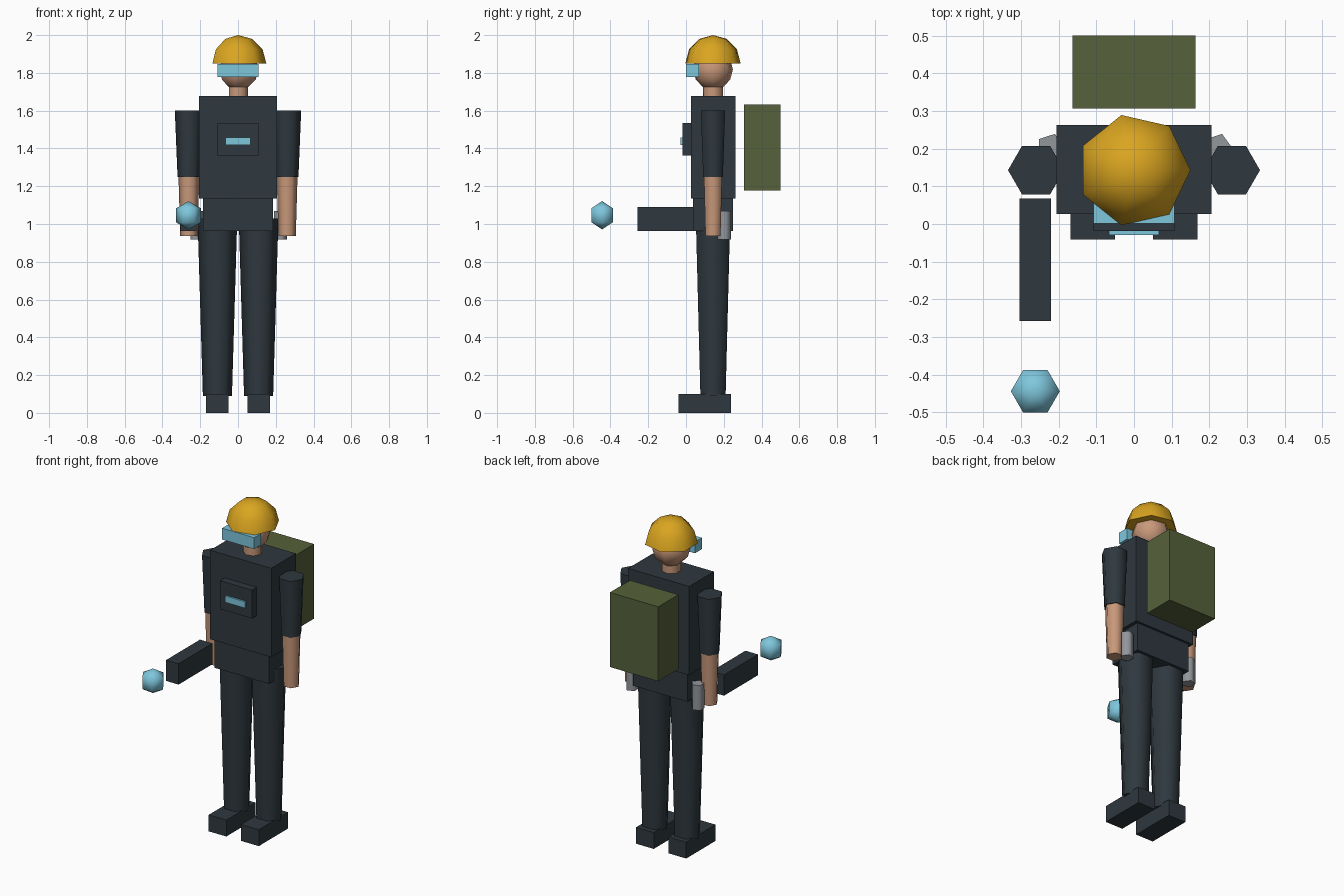
import bpy
import bmesh
import math
from mathutils import Matrix, Vector

if "Cube" in bpy.data.objects:
    bpy.data.objects.remove(bpy.data.objects["Cube"], do_unlink=True)

BODY_Y = 0.143  # depth of the figure's centre line


def material(name, rgb):
    mat = bpy.data.materials.new(name)
    mat.use_nodes = True
    colour = (*rgb, 1)
    mat.diffuse_color = colour
    bsdf = mat.node_tree.nodes["Principled BSDF"]
    bsdf.inputs["Base Color"].default_value = colour
    bsdf.inputs["Roughness"].default_value = 0.8
    return mat


DARK = material("dark slate", (0.028, 0.040, 0.049))
GOLD = material("helmet gold", (0.70, 0.376, 0.0144))
OLIVE = material("olive canvas", (0.092, 0.119, 0.042))
CYAN = material("pale cyan", (0.21, 0.57, 0.72))
SKIN = material("skin", (0.578, 0.314, 0.195))
GREY = material("metal grey", (0.29, 0.31, 0.33))


def add_object(name, bm, mat):
    bmesh.ops.recalc_face_normals(bm, faces=bm.faces[:])
    mesh = bpy.data.meshes.new(name)
    bm.to_mesh(mesh)
    bm.free()
    mesh.materials.append(mat)
    obj = bpy.data.objects.new(name, mesh)
    bpy.context.collection.objects.link(obj)
    return obj


def box(name, mat, x, y, z):
    """Box given by its (low, high) limits along each axis."""
    limits = (x, y, z)
    centre = Vector([(lo + hi) / 2 for lo, hi in limits])
    size = [hi - lo for lo, hi in limits]
    bm = bmesh.new()
    bmesh.ops.create_cube(bm, size=1, matrix=Matrix.Translation(centre) @ Matrix.Diagonal((*size, 1)))
    return add_object(name, bm, mat)


def lathe(name, mat, x, y, profile, sides):
    """Turned solid from (radius, z) pairs; a zero radius closes to a point."""
    bm = bmesh.new()
    rings = []
    for radius, z in profile:
        count = sides if radius > 1e-5 else 1
        rings.append([bm.verts.new((x + radius * math.cos(math.tau * i / sides),
                                    y + radius * math.sin(math.tau * i / sides), z))
                      for i in range(count)])
    for low, high in zip(rings, rings[1:]):
        for i in range(sides):
            j = (i + 1) % sides
            corners = [low[i % len(low)], low[j % len(low)],
                       high[j % len(high)], high[i % len(high)]]
            bm.faces.new(list(dict.fromkeys(corners)))
    for ring in (rings[0], rings[-1]):
        if len(ring) > 1:
            bm.faces.new(ring)
    obj = add_object(name, bm, mat)
    bpy.ops.object.select_all(action="DESELECT")
    obj.select_set(True)
    bpy.context.view_layer.objects.active = obj
    bpy.ops.object.shade_smooth_by_angle(angle=math.radians(80))
    return obj


def arc(radius, z, start, end, steps):
    """Circular profile between two latitudes in degrees."""
    angles = [math.radians(start + (end - start) * i / steps) for i in range(steps + 1)]
    return [(radius * math.cos(a), z + radius * math.sin(a)) for a in angles]


# Head, neck and headgear
lathe("head", SKIN, 0, BODY_Y, arc(0.108, 1.818, -90, 90, 6), 7)
lathe("neck", SKIN, 0, BODY_Y, [(0.054, 1.66), (0.054, 1.76)], 7)
lathe("helmet", GOLD, 0, BODY_Y, arc(0.15, 1.85, 0, 90, 3), 7)
box("goggles", CYAN, (-0.108, 0.108), (0.001, 0.068), (1.778, 1.847))

# Torso with chest unit and backpack
box("torso", DARK, (-0.206, 0.206), (0.026, 0.263), (1.135, 1.677))
box("waist", DARK, (-0.184, 0.184), (0.036, 0.249), (0.963, 1.135))
box("chest_unit", DARK, (-0.108, 0.108), (-0.019, 0.04), (1.362, 1.535))
box("chest_screen", CYAN, (-0.066, 0.066), (-0.029, -0.015), (1.418, 1.457))
box("backpack", OLIVE, (-0.163, 0.163), (0.306, 0.5), (1.178, 1.632))

# Limbs, boots and hip canisters on both sides
for side, sign in (("left", 1), ("right", -1)):
    lathe(side + "_upper_arm", DARK, sign * 0.26, BODY_Y, [(0.06, 1.25), (0.0745, 1.6)], 6)
    lathe(side + "_forearm", SKIN, sign * 0.26, BODY_Y, [(0.046, 0.937), (0.055, 1.25)], 6)
    lathe(side + "_leg", DARK, sign * 0.109, BODY_Y, [(0.077, 0.09), (0.105, 1.03)], 6)
    box(side + "_boot", DARK, sorted((sign * 0.05, sign * 0.169)), (-0.041, 0.239), (0, 0.1))
    lathe(side + "_canister", GREY, sign * 0.222, 0.203, [(0.038, 0.918), (0.038, 1.07)], 5)

# Hand-held device with its glowing orb floating ahead
box("handheld_barrel", DARK, (-0.304, -0.22), (-0.258, 0.068), (0.963, 1.09))
lathe("energy_orb", CYAN, -0.262, -0.444, arc(0.075, 1.046, -90, 90, 3), 6)
